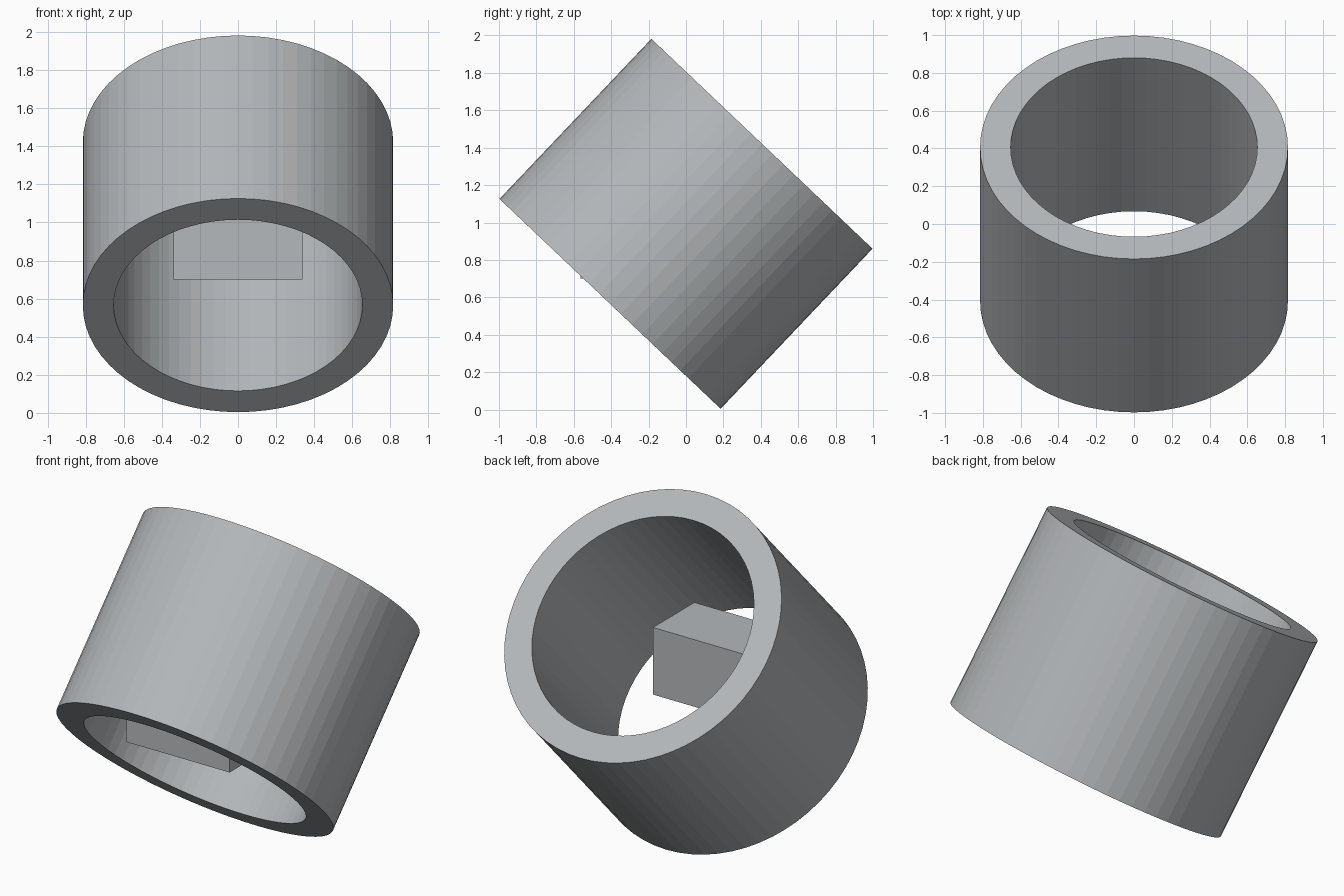
import bpy, bmesh, math
from mathutils import Matrix

cube = bpy.data.objects.get("Cube")
if cube:
    bpy.data.objects.remove(cube, do_unlink=True)

SIDES = 64
OUTER, INNER, LENGTH = 0.815, 0.653, 1.18
TILT = math.radians(-43.5)


def make_material(name, color):
    mat = bpy.data.materials.new(name)
    mat.use_nodes = True
    mat.diffuse_color = color
    mat.node_tree.nodes["Principled BSDF"].inputs["Base Color"].default_value = color
    return mat


def add_object(name, bm, mat):
    bmesh.ops.recalc_face_normals(bm, faces=bm.faces)
    mesh = bpy.data.meshes.new(name)
    bm.to_mesh(mesh)
    bm.free()
    mesh.materials.append(mat)
    obj = bpy.data.objects.new(name, mesh)
    bpy.context.collection.objects.link(obj)
    return obj


grey = make_material("light_grey", (0.46, 0.48, 0.495, 1))

# Thick-walled tube: a rectangular wall section spun around the axis
bm = bmesh.new()
h = LENGTH / 2
section = [bm.verts.new((r, 0, z)) for r, z in
           ((INNER, -h), (OUTER, -h), (OUTER, h), (INNER, h))]
edges = [bm.edges.new((section[i], section[(i + 1) % 4])) for i in range(4)]
bmesh.ops.spin(bm, geom=section + edges, cent=(0, 0, 0), axis=(0, 0, 1),
               angle=math.tau, steps=SIDES, use_merge=True)
bmesh.ops.remove_doubles(bm, verts=bm.verts, dist=1e-4)
tube = add_object("tilted_tube", bm, grey)
tube.location = (0, 0, 0.993)
tube.rotation_euler = (TILT, 0, 0)

# Upright block inside the tube, near its lower mouth
bm = bmesh.new()
bmesh.ops.create_cube(bm, size=1, matrix=Matrix.Diagonal((0.68, 0.39, 0.40, 1)))
block = add_object("inner_block", bm, grey)
block.location = (0, -0.37, 0.90)
